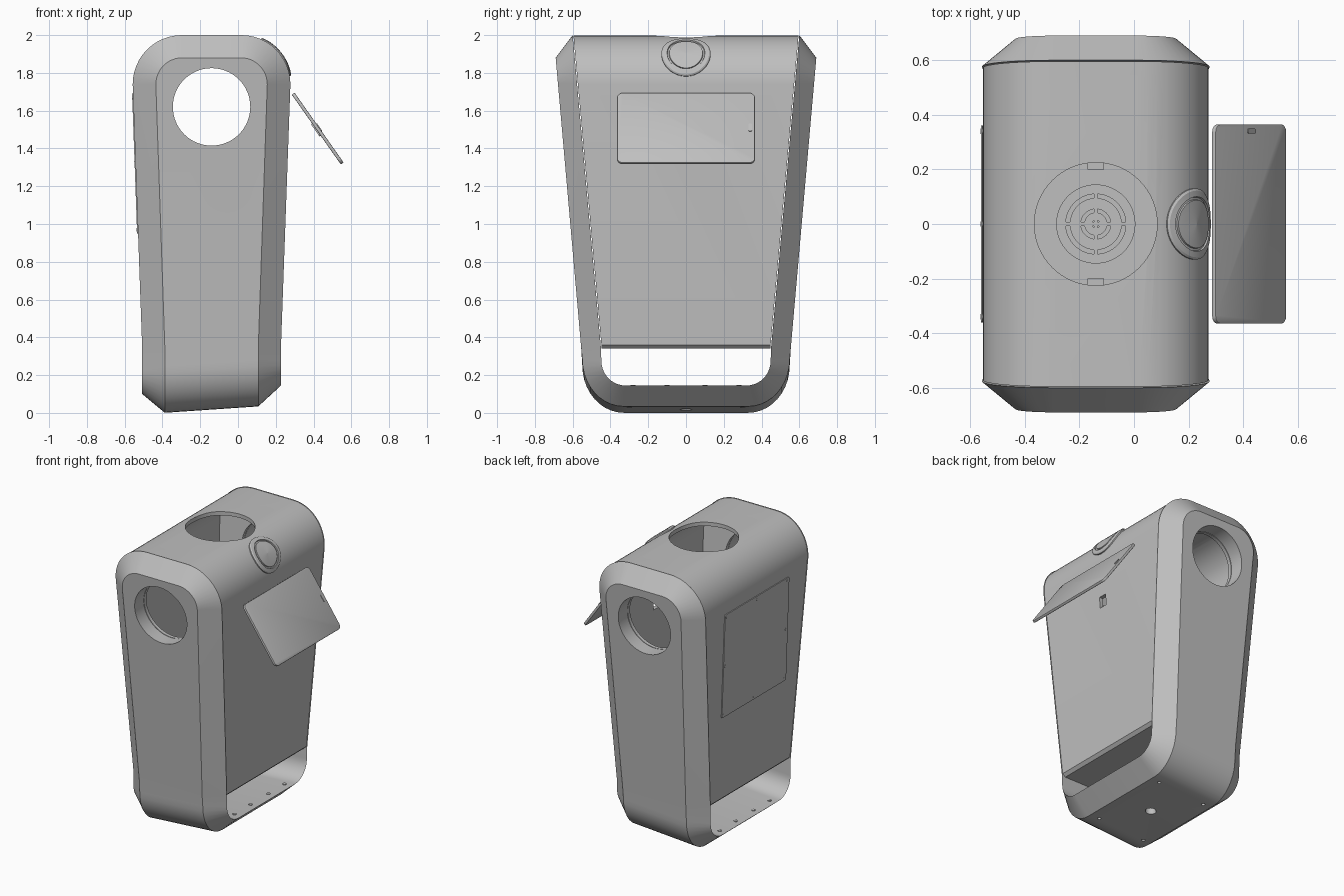
import bpy, bmesh
from math import sin, cos, pi, radians
from mathutils import Matrix, Vector

if "Cube" in bpy.data.objects:
    bpy.data.objects.remove(bpy.data.objects["Cube"])

grey = bpy.data.materials.new("plain grey")
grey.use_nodes = True
TONE = (0.52, 0.52, 0.52, 1)
grey.diffuse_color = TONE
grey.node_tree.nodes["Principled BSDF"].inputs["Base Color"].default_value = TONE

CX = -0.14      # centre line of the tapered housing
JOIN = 0.35     # height where the straight sides meet the foot


def finish(name, bm):
    bmesh.ops.remove_doubles(bm, verts=bm.verts, dist=0.0002)
    bmesh.ops.recalc_face_normals(bm, faces=bm.faces)
    mesh = bpy.data.meshes.new(name)
    bm.to_mesh(mesh)
    bm.free()
    mesh.materials.append(grey)
    ob = bpy.data.objects.new(name, mesh)
    bpy.context.collection.objects.link(ob)
    return ob


def activate(ob):
    bpy.ops.object.select_all(action='DESELECT')
    ob.select_set(True)
    bpy.context.view_layer.objects.active = ob


def smooth(ob, angle=28):
    activate(ob)
    bpy.ops.object.shade_smooth_by_angle(angle=radians(angle))


def cut(ob, cutters):
    for c in cutters:
        c.hide_render = True
        mod = ob.modifiers.new("cut", 'BOOLEAN')
        mod.operation, mod.solver, mod.object = 'DIFFERENCE', 'EXACT', c
        activate(ob)
        bpy.ops.object.modifier_apply(modifier=mod.name)
        bpy.data.objects.remove(c)


def arch(half_low, half_high, top, radius, low, segs=12):
    """Tapered arch outline in x and z, from lower left to lower right."""
    spring = top - radius
    pts = [(CX - half_low, low)]
    for side, start in ((-1, pi), (1, pi / 2)):
        for i in range(segs + 1):
            a = start - i * pi / 2 / segs
            pts.append((CX + side * (half_high - radius) + radius * cos(a),
                        spring + radius * sin(a)))
    pts.append((CX + half_low, low))
    return pts


def inner_y(z):
    return 0.6 - 0.0904 * (2 - z)


def outer_y(z):
    return 0.69 - 0.088 * (1.88 - z)


def prism(name, outline, inset):
    """Outline stretched between the two leaning end planes."""
    bm = bmesh.new()
    ends = [[bm.verts.new((x, s * (inner_y(z) - inset), z)) for x, z in outline]
            for s in (-1, 1)]
    n = len(outline)
    for e in ends:
        bm.faces.new(e)
    for i in range(n):
        j = (i + 1) % n
        bm.faces.new((ends[0][i], ends[0][j], ends[1][j], ends[1][i]))
    return finish(name, bm)


def cylinder(name, r, depth, loc, rot=Matrix(), segs=64):
    bm = bmesh.new()
    bmesh.ops.create_cone(bm, cap_ends=True, segments=segs, radius1=r, radius2=r,
                          depth=depth, matrix=Matrix.Translation(loc) @ rot)
    return finish(name, bm)


def box(name, size, loc):
    bm = bmesh.new()
    bmesh.ops.create_cube(bm, matrix=Matrix.Translation(loc) @ Matrix.Diagonal((*size, 1)))
    return finish(name, bm)


def plate(name, w, h, t, r, frame, bevel=0.0):
    """Rounded rectangle centred on a frame, w along its x, h along its y."""
    bm = bmesh.new()
    ring = []
    for k, (sx, sy) in enumerate(((1, 1), (-1, 1), (-1, -1), (1, -1))):
        for i in range(7):
            a = (k + i / 6) * pi / 2
            ring.append(bm.verts.new((sx * (w / 2 - r) + r * cos(a),
                                      sy * (h / 2 - r) + r * sin(a), -t / 2)))
    base = bm.faces.new(ring)
    up = bmesh.ops.extrude_face_region(bm, geom=[base])["geom"]
    bmesh.ops.translate(bm, vec=(0, 0, t), verts=[v for v in up if isinstance(v, bmesh.types.BMVert)])
    if bevel:
        rim = [e for e in bm.edges if abs(e.verts[0].co.z - e.verts[1].co.z) < t / 2]
        bmesh.ops.bevel(bm, geom=rim, offset=bevel, segments=2, profile=0.5, affect='EDGES')
    bm.transform(frame)
    ob = finish(name, bm)
    smooth(ob)
    return ob


def frame_at(loc, u, v):
    u, v = Vector(u).normalized(), Vector(v).normalized()
    m = Matrix((u, v, u.cross(v))).transposed().to_4x4()
    m.translation = loc
    return m


def revolve(name, rings, place, segs=64):
    """Stack of rings given as (radius, height); place maps them to space."""
    bm = bmesh.new()
    loops = [[bm.verts.new(place(r * cos(2 * pi * i / segs), r * sin(2 * pi * i / segs), h))
              for i in range(segs)] for r, h in rings]
    for a, b in zip(loops, loops[1:]):
        for i in range(segs):
            j = (i + 1) % segs
            bm.faces.new((a[i], a[j], b[j], b[i]))
    ob = finish(name, bm)
    smooth(ob)
    return ob


# End frame: two chamfered end caps joined by a continuous rounded foot
bm = bmesh.new()
big = arch(0.3675, 0.4175, 2.0, 0.26, JOIN)
small = arch(0.2475, 0.295, 1.88, 0.14, JOIN)
for s in (-1, 1):
    a = [bm.verts.new((x, s * inner_y(z), z)) for x, z in big]
    b = [bm.verts.new((x, s * outer_y(z), z)) for x, z in small]
    bm.faces.new(a)
    bm.faces.new(b)
    for i in range(len(a) - 1):
        bm.faces.new((a[i], a[i + 1], b[i + 1], b[i]))


def floor_in(x):
    return 0.131 + 0.061 * x


def floor_out(x):
    return 0.027 + 0.068 * x


in_x = (big[0][0], big[-1][0])
out_x = (small[0][0], small[-1][0])


def station(s, t):
    """Foot cross-section at corner angle t; None is the joint with a cap."""
    if t is None:
        inner = [(x, s * inner_y(JOIN), JOIN) for x in in_x]
        outer = [(x, s * outer_y(JOIN), JOIN) for x in out_x]
    else:
        inner = [(x, s * (0.32 + 0.128 * cos(t)), floor_in(x) + 0.13 * (1 - sin(t))) for x in in_x]
        outer = [(x, s * (0.33 + 0.219 * cos(t)), floor_out(x) + 0.25 * (1 - sin(t))) for x in out_x]
    return [inner[0], outer[0], outer[1], inner[1]]


turn = [None] + [i * pi / 20 for i in range(11)]
path = [station(-1, t) for t in turn] + [station(1, t) for t in reversed(turn)]
loops = [[bm.verts.new(p) for p in sec] for sec in path]
for a, b in zip(loops, loops[1:]):
    for i in range(4):
        j = (i + 1) % 4
        bm.faces.new((a[i], a[j], b[j], b[i]))
end_frame = finish("end_frame", bm)

across = Matrix.Rotation(pi / 2, 4, 'X')
cutters = [cylinder("port_cutter", 0.205, 2, (CX, 0, 1.62), across),
           cylinder("drain_cutter", 0.035, 0.1, (CX, 0, 0.01), segs=32)]
for x, y in ((-0.33, -0.3), (-0.33, 0.3), (0.04, -0.3), (0.04, 0.3)):
    cutters.append(cylinder("bolt_cutter", 0.012, 0.06, (x, y, floor_out(x)), segs=12))
cut(end_frame, cutters)
smooth(end_frame)

# Housing: hollow upper chamber with top, end and cable openings
FLOOR = 1.0
outline = arch(0.3635, 0.4135, 1.997, 0.257, 0.36)
outline = [(outline[0][0] + 0.02, 0.34)] + outline + [(outline[-1][0] - 0.02, 0.34)]
housing = prism("housing", outline, 0.004)
cut(housing, [prism("chamber_cutter", arch(0.36, 0.385, 1.97, 0.23, FLOOR), 0.03),
              cylinder("port_cutter", 0.205, 2, (CX, 0, 1.62), across),
              cylinder("mouth_cutter", 0.225, 0.4, (CX, 0, 2.0)),
              box("cable_cutter", (0.15, 0.06, 0.08), (0.25, 0, 1.43))])
smooth(housing)

# Slotted grille on the chamber floor
for r0, r1 in ((0.11, 0.145), (0.055, 0.095), (0.015, 0.042)):
    revolve("grille_ring", [(r0, 0), (r0, 0.008), (r1, 0.008), (r1, 0)],
            lambda u, v, h: (CX + u, v, FLOOR + h))
for size in ((0.29, 0.014, 0.009), (0.014, 0.29, 0.009)):
    box("grille_bar", size, (CX, 0, FLOOR + 0.0045))
for s in (-1, 1):
    box("floor_tab", (0.06, 0.025, 0.008), (CX, s * 0.212, FLOOR + 0.004))


# Round sensor button wrapped over the shoulder
def on_shoulder(u, v, h):
    a = radians(52) + u / 0.26
    return (0.0175 + (0.26 + h) * sin(a), v, 1.74 + (0.26 + h) * cos(a))


revolve("shoulder_button",
        [(0.13, -0.01), (0.13, 0.004), (0.122, 0.009), (0.1, 0.01), (0.098, 0.003),
         (0.09, 0.003), (0.088, 0.01), (0.05, 0.01), (0.001, 0.01)], on_shoulder)

# Tilted tablet with a slot and a rear mount
slope, side = Vector((-0.26, 0, 0.37)).normalized(), Vector((0, 1, 0))
normal = side.cross(slope)
mid = Vector((0.422, 0, 1.505))
plate("tablet", 0.73, 0.452, 0.018, 0.03, frame_at(mid, side, slope), 0.004)
plate("tablet_slot", 0.018, 0.05, 0.006, 0.008, frame_at(mid + side * 0.34 + normal * 0.01, side, slope))
plate("tablet_mount", 0.1, 0.08, 0.008, 0.015, frame_at(mid - normal * 0.012, side, slope))

# Service hatch and its screws on the back wall
lean = Vector((-0.05, 0, 1.39)).normalized()
hatch_mid = Vector((-0.5445, 0, 1.32))
hatch_frame = frame_at(hatch_mid, (0, -1, 0), lean)
plate("service_hatch", 0.72, 0.74, 0.006, 0.01, hatch_frame)
for u in (-0.34, 0, 0.34):
    for v in (-0.35, 0, 0.35):
        if u or v:
            plate("hatch_screw", 0.02, 0.02, 0.009, 0.0099,
                  hatch_frame @ Matrix.Translation((u, v, 0)))

# Screw heads along the foot shelf
for x in (-0.46, 0.17):
    for y in (-0.28, -0.1, 0.1, 0.28):
        cylinder("shelf_screw", 0.013, 0.01, (x, y, floor_in(x)), segs=12)
